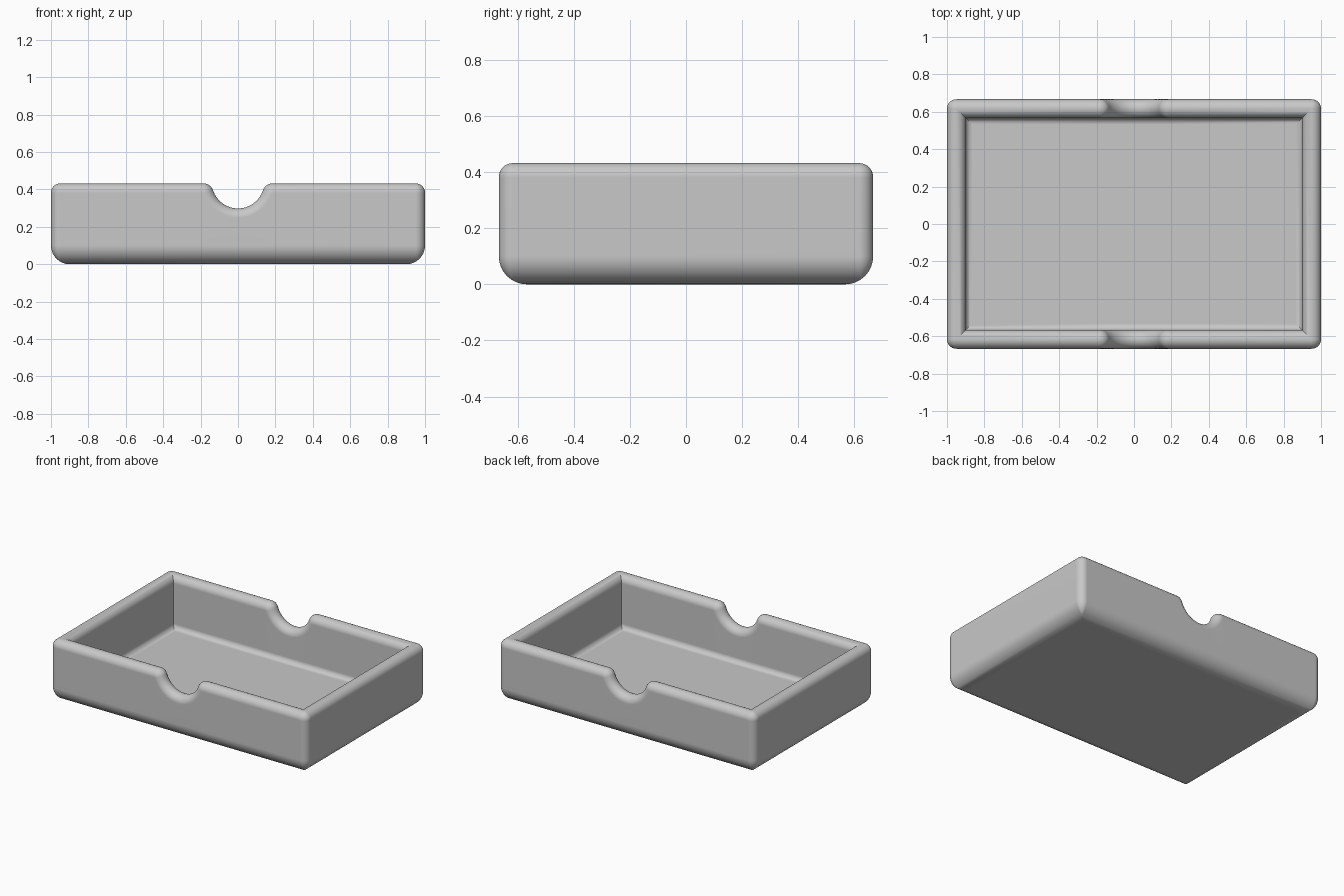
import bpy, bmesh
from math import sin, cos, pi, atan2, sqrt, radians

if "Cube" in bpy.data.objects:
    bpy.data.objects.remove(bpy.data.objects["Cube"])

# Main dimensions
HX, HY, H = 1.0, 0.667, 0.432        # half length, half width, height
EDGE = 0.05                          # rim and upright corner radius
WALL = 2 * EDGE                      # wall thickness, rim is a half round
BASE = 0.10                          # outer bottom radius
FLOOR, FILLET = 0.065, 0.035         # floor height and inner fillet
NOTCH, LIP, DEPTH = 0.14, 0.055, 0.298  # notch radius, its shoulders, its lowest z
STEPS = 8


def notch_path():
    """Points (x, z) and normals of the finger notch, from left to right."""
    cz, fz = DEPTH + NOTCH, H - LIP
    xf = sqrt((NOTCH + LIP) ** 2 - (cz - fz) ** 2)
    a0 = atan2(xf, cz - fz)
    shoulder = []
    for i in range(STEPS):
        t = a0 * i / STEPS
        shoulder.append((-xf + LIP * sin(t), fz + LIP * cos(t), sin(t), cos(t)))
    bowl = []
    for i in range(2 * STEPS + 1):
        t = a0 * (i / STEPS - 1)
        bowl.append((NOTCH * sin(t), cz - NOTCH * cos(t), -sin(t), cos(t)))
    mirrored = [(-x, z, -nx, nz) for x, z, nx, nz in reversed(shoulder)]
    return shoulder + bowl + mirrored


PATH = notch_path()


def ring(bm, inset, drop=EDGE, z=None):
    """One loop round the tray; without z it follows the rim and its notches."""
    r = max(EDGE - inset, 0)
    cx, cy = HX - inset - r, HY - inset - r

    def side(y):
        return [(x - drop * nx, y, pz - drop * nz if z is None else z)
                for x, pz, nx, nz in PATH]

    def corner(sx, sy, start):
        level = H - drop if z is None else z
        angles = [start + pi / 2 * i / STEPS for i in range(STEPS + 1)]
        return [(sx * cx + r * cos(a), sy * cy + r * sin(a), level) for a in angles]

    pts = side(inset - HY) + corner(1, -1, -pi / 2) + corner(1, 1, 0)
    pts += side(HY - inset)[::-1] + corner(-1, 1, pi / 2) + corner(-1, -1, pi)
    return [bm.verts.new(p) for p in pts]


bm = bmesh.new()
quarter = [pi / 2 * i / STEPS for i in range(STEPS + 1)]
loops = []
# Rounded outer bottom edge
for t in reversed(quarter):
    loops.append(ring(bm, BASE * (1 - cos(t)), z=BASE * (1 - sin(t))))
# Half-round rim
for i in range(2 * STEPS + 1):
    t = pi * i / (2 * STEPS)
    loops.append(ring(bm, EDGE * (1 - cos(t)), drop=EDGE * (1 - sin(t))))
# Inner fillet down to the floor
for t in quarter:
    loops.append(ring(bm, WALL + FILLET * (1 - cos(t)), z=FLOOR + FILLET * (1 - sin(t))))

for low, high in zip(loops, loops[1:]):
    for i in range(len(low)):
        j = (i + 1) % len(low)
        bm.faces.new((low[i], low[j], high[j], high[i]))
# Underside and floor
bm.faces.new(loops[0][::-1])
bm.faces.new(loops[-1])
bmesh.ops.remove_doubles(bm, verts=bm.verts, dist=0.0001)
bmesh.ops.recalc_face_normals(bm, faces=bm.faces)

mesh = bpy.data.meshes.new("tray")
bm.to_mesh(mesh)
bm.free()
tray = bpy.data.objects.new("tray", mesh)
bpy.context.collection.objects.link(tray)

# Plain grey material
grey = bpy.data.materials.new("light grey")
grey.use_nodes = True
colour = (0.58, 0.58, 0.58, 1)
grey.diffuse_color = colour
grey.node_tree.nodes["Principled BSDF"].inputs["Base Color"].default_value = colour
mesh.materials.append(grey)

# Smooth shading with crisp inner corners
bpy.ops.object.select_all(action="DESELECT")
tray.select_set(True)
bpy.context.view_layer.objects.active = tray
bpy.ops.object.shade_smooth_by_angle(angle=radians(30))
weighted = tray.modifiers.new("even shading", "WEIGHTED_NORMAL")
weighted.keep_sharp = True
